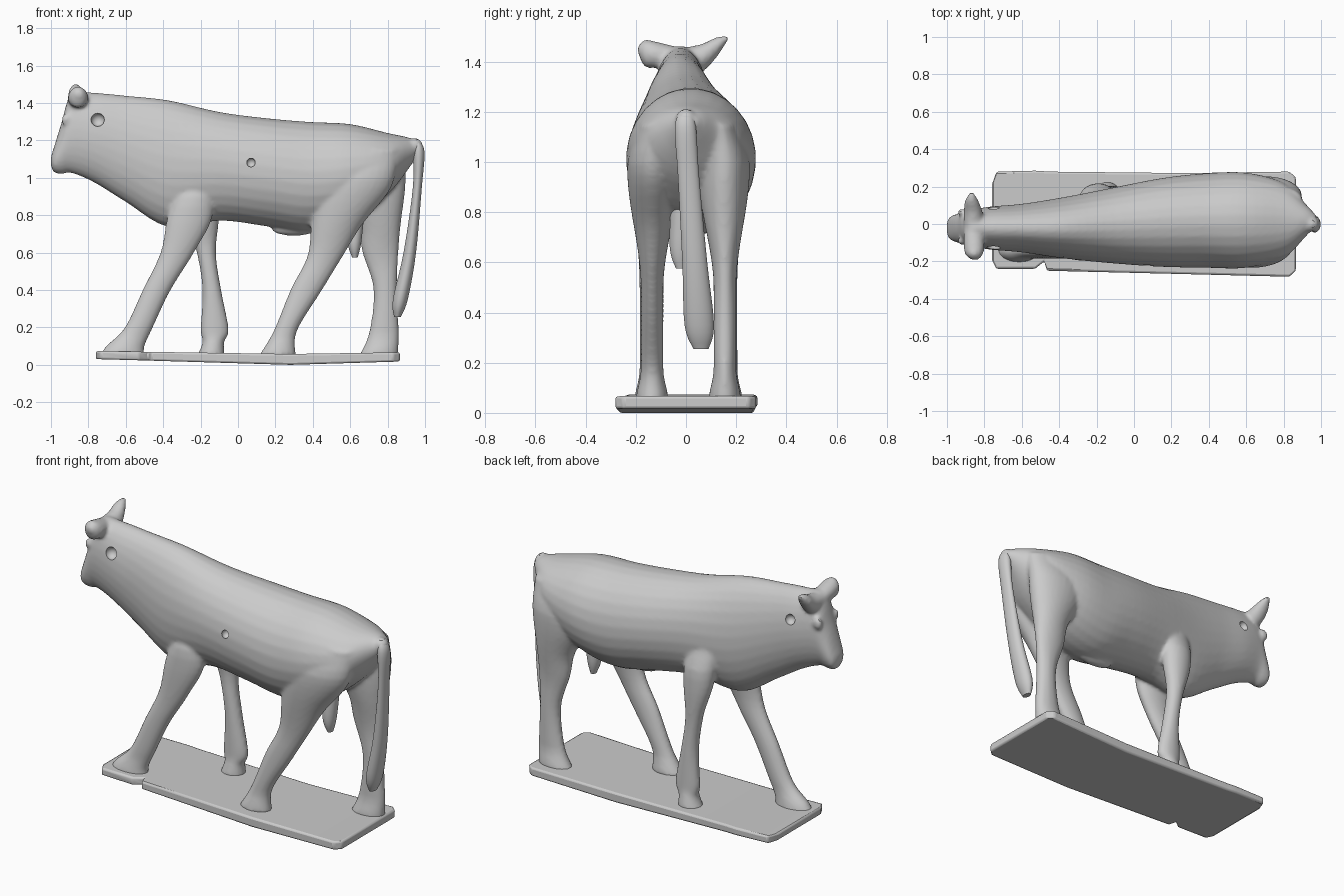
import bpy, bmesh
from math import cos, sin, pi, copysign
from mathutils import Vector, Matrix

if "Cube" in bpy.data.objects:
    bpy.data.objects.remove(bpy.data.objects["Cube"])


def smooth_rows(rows, steps=5):
    """Catmull-Rom interpolation of a section table."""
    out = []
    for i in range(len(rows) - 1):
        p = [rows[max(0, min(len(rows) - 1, i + k))] for k in (-1, 0, 1, 2)]
        for s in range(steps):
            t = s / steps
            out.append([0.5 * (2 * b + (c - a) * t + (2 * a - 5 * b + 4 * c - d) * t * t
                               + (3 * b - a - 3 * c + d) * t ** 3) for a, b, c, d in zip(*p)])
    return out + [list(rows[-1])]


def ramp(v, lo, hi):
    t = max(0, min(1, (v - lo) / (hi - lo)))
    return t * t * (3 - 2 * t)


def loft(name, axis, rows, sides=28):
    """rows: (position on axis, a min, a max, b min, b max); a, b are the other two axes."""
    bm = bmesh.new()
    rings = []
    for pos, a0, a1, b0, b1 in rows:
        ring = []
        for k in range(sides):
            t = 2 * pi * (k + 0.5) / sides
            u, v = cos(t), sin(t)
            if sides == 4:
                u, v = copysign(1, u), copysign(1, v)
            a, b = (a0 + a1) / 2 + u * (a1 - a0) / 2, (b0 + b1) / 2 + v * (b1 - b0) / 2
            co = {'x': (pos, a, b), 'y': (a, pos, b), 'z': (a, b, pos)}[axis]
            ring.append(bm.verts.new(co))
        rings.append(ring)
    for r, q in zip(rings, rings[1:]):
        for k in range(sides):
            n = (k + 1) % sides
            bm.faces.new((r[k], r[n], q[n], q[k]))
    bm.faces.new(rings[0])
    bm.faces.new(rings[-1])
    return finish(name, bm)


def leg(name, side, rows, hind):
    """Side profile rows (z, x min, x max); the thickness across follows a rule."""
    full = []
    for z, x0, x1 in smooth_rows(rows):
        if hind:
            outer = .19 + .055 * ramp(z, .5, .98) - .05 * ramp(z, .98, 1.18)
            inner = .1 - .06 * ramp(z, .5, .95)
        else:
            outer = .195 + .012 * ramp(z, .5, .8) - .05 * ramp(z, .86, 1.05)
            inner = .105 - .045 * ramp(z, .6, .95)
        flare = .02 * (1 - ramp(z, .05, .17))
        outer, inner = outer + flare, inner - flare
        shift = .01
        full.append((z, x0, x1, *sorted((side * outer + shift, side * inner + shift))))
    return loft(name, 'z', full)


def blob(name, centre, size):
    bm = bmesh.new()
    bmesh.ops.create_uvsphere(bm, u_segments=20, v_segments=12, radius=1,
                              matrix=Matrix.Translation(Vector(centre)) @ Matrix.Diagonal((*size, 1)))
    return finish(name, bm)


def finish(name, bm):
    bmesh.ops.recalc_face_normals(bm, faces=bm.faces)
    me = bpy.data.meshes.new(name)
    bm.to_mesh(me)
    bm.free()
    ob = bpy.data.objects.new(name, me)
    bpy.context.collection.objects.link(ob)
    return ob


def select(obs):
    bpy.ops.object.select_all(action='DESELECT')
    for o in obs:
        o.select_set(True)
    bpy.context.view_layer.objects.active = obs[0]


# Trunk, neck and head: x, belly z, back z, half width
trunk = smooth_rows([
    (-1, 1.065, 1.115, .03), (-.985, 1.03, 1.16, .06), (-.945, 1.02, 1.29, .077),
    (-.89, 1.025, 1.45, .093), (-.77, .975, 1.455, .115), (-.6, .87, 1.44, .13),
    (-.37, .735, 1.415, .165), (-.1, .77, 1.353, .205), (.15, .74, 1.32, .238),
    (.38, .705, 1.3, .253), (.6, .76, 1.288, .255), (.8, .91, 1.24, .2),
    (.92, 1.06, 1.213, .085), (.975, 1.145, 1.18, .025)])
# The spine bends gently sideways
body = loft("calf_body", 'x', [(x, c - w, c + w, z0, z1) for x, z0, z1, w in trunk
                               for c in [-.022 + .042 * ramp(x, -.5, .5)]])

# Legs
parts = [
    leg("front_leg_near", -1, [(1.02, -.3, -.14), (.8, -.375, -.135), (.6, -.415, -.235),
                               (.4, -.51, -.36), (.2, -.605, -.455), (.1, -.705, -.5),
                               (.045, -.74, -.5)], False),
    leg("front_leg_far", 1, [(1.02, -.3, -.1), (.8, -.28, -.1), (.6, -.22, -.118),
                             (.4, -.19, -.09), (.19, -.2, -.05), (.12, -.19, -.075),
                             (.045, -.22, -.07)], False),
    leg("hind_leg_near", -1, [(1.15, .5, .86), (.95, .41, .82), (.75, .39, .665), (.58, .37, .56),
                              (.4, .28, .45), (.18, .19, .315), (.045, .11, .31)], True),
    leg("hind_leg_far", 1, [(1.15, .5, .9), (.95, .52, .895), (.75, .635, .87), (.6, .665, .858),
                            (.4, .725, .85), (.17, .7, .86), (.045, .645, .855)], True)]

# Broken ears: slices along y
parts.append(loft("ear_near", 'y', smooth_rows([
    (-.02, -.91, -.81, 1.37, 1.455), (-.12, -.91, -.8, 1.375, 1.48),
    (-.165, -.9, -.81, 1.38, 1.487), (-.193, -.865, -.835, 1.44, 1.46)])))
parts.append(loft("ear_far", 'y', smooth_rows([
    (-.02, -.91, -.81, 1.37, 1.455), (.06, -.91, -.81, 1.36, 1.47),
    (.12, -.905, -.83, 1.415, 1.497), (.168, -.88, -.855, 1.487, 1.505)])))

# Brows, sheath and tail root
parts += [blob("brow", (-.915, -.015 + s * .078, 1.31), (.03, .018, .035)) for s in (-1, 1)]
parts += [blob("sheath", (.3, 0, .725), (.12, .04, .035)),
          blob("tail_root", (.945, 0, 1.17), (.045, .042, .042))]

# Fuse the flesh into one continuous skin
select([body] + parts)
bpy.ops.object.join()
mod = body.modifiers.new("skin", 'REMESH')
mod.mode, mod.voxel_size = 'VOXEL', .011
mod = body.modifiers.new("soften", 'SMOOTH')
mod.factor, mod.iterations = .5, 5

# Casting pits in the flank and behind the cheeks
for centre, r in [((.07, -.21, 1.08), .026), ((-.75, -.125, 1.31), .036), ((-.75, .087, 1.3), .03)]:
    cutter = blob("pit_cutter", centre, (r, r, r))
    cutter.hide_render = True
    mod = body.modifiers.new("pit", 'BOOLEAN')
    mod.operation, mod.object, mod.solver = 'DIFFERENCE', cutter, 'EXACT'
    select([body])
    for m in list(body.modifiers):
        bpy.ops.object.modifier_apply(modifier=m.name)
    bpy.data.objects.remove(cutter)

# Hanging tail
tail = loft("tail", 'z', smooth_rows([
    (1.205, .945, .965, -.02, .02), (1.14, .935, .997, -.045, .04), (.95, .935, .983, -.033, .052),
    (.6, .885, .952, -.015, .085), (.35, .828, .908, -.006, .112), (.255, .835, .87, .03, .09)]))

# Scrotum
scrotum = loft("scrotum", 'z', smooth_rows([
    (.86, .58, .68, -.06, .03), (.66, .585, .66, -.065, .02), (.575, .61, .64, -.04, 0)]))

# Uneven, sagging base plate with a chipped corner: x, y min, y max
plate = [(-.76, -.19, .21), (-.735, -.24, .28), (-.53, -.24, .285), (-.48, -.2, .282),
         (-.465, -.25, .28), (.28, -.268, .272), (.83, -.282, .28), (.865, -.25, .25)]
base = loft("base_plate", 'x', [(x, y0, y1, s, .058 + s / 2) for x, y0, y1 in plate
                                for s in [.03 * min(1, abs(x - .28))]], sides=4)
bev = base.modifiers.new("worn_edges", 'BEVEL')
bev.width, bev.segments = .01, 2

for ob in (body, tail, scrotum, base):
    select([ob])
    bpy.ops.object.shade_smooth_by_angle(angle=.7)
